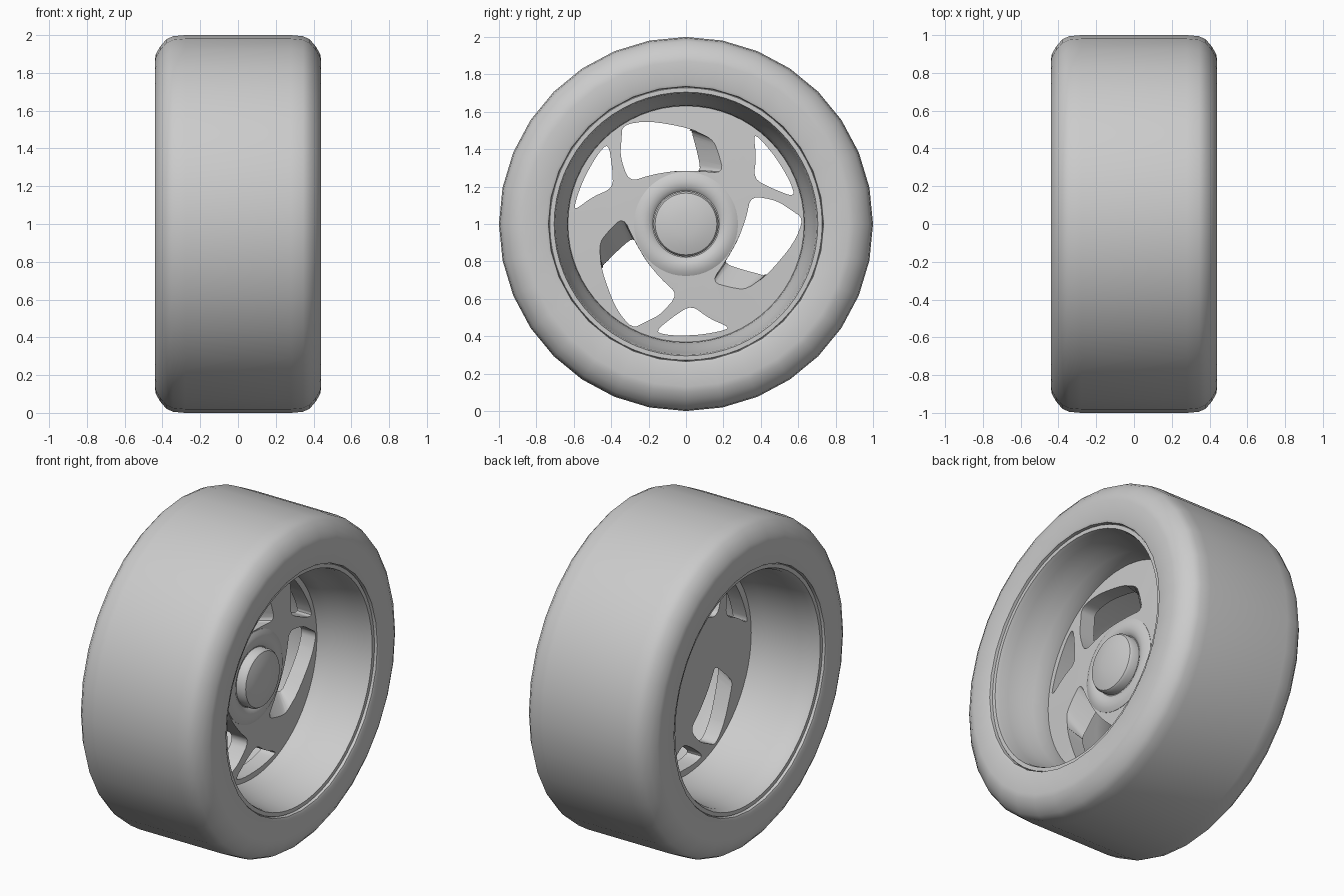
import bpy, bmesh, math
from mathutils import Vector

if "Cube" in bpy.data.objects:
    bpy.data.objects.remove(bpy.data.objects["Cube"])


def finish(name, bm, angle=35):
    bmesh.ops.remove_doubles(bm, verts=bm.verts, dist=1e-5)
    bmesh.ops.recalc_face_normals(bm, faces=bm.faces)
    me = bpy.data.meshes.new(name)
    bm.to_mesh(me)
    bm.free()
    ob = bpy.data.objects.new(name, me)
    bpy.context.collection.objects.link(ob)
    ob.location.z = 1
    smooth(ob, angle)
    return ob


def smooth(ob, angle=35):
    bpy.ops.object.select_all(action='DESELECT')
    ob.select_set(True)
    bpy.context.view_layer.objects.active = ob
    bpy.ops.object.shade_smooth_by_angle(angle=math.radians(angle))


def lathe(name, profile, segments, closed=False, angle=35):
    """Spin (radius, x) points around the x axle."""
    bm = bmesh.new()
    rings = []
    for i in range(segments):
        a = 2 * math.pi * i / segments
        rings.append([bm.verts.new((x, r * math.sin(a), r * math.cos(a))) for r, x in profile])
    n = len(profile)
    for i in range(segments):
        p, q = rings[i], rings[(i + 1) % segments]
        for j in range(n if closed else n - 1):
            k = (j + 1) % n
            if profile[j][0] == 0 and profile[k][0] == 0:
                continue
            bm.faces.new((p[j], p[k], q[k], q[j]))
    return finish(name, bm, angle)


def round_off(pts, steps=2):
    """Corner cutting that rounds a closed outline."""
    for _ in range(steps):
        out = []
        for a, b in zip(pts, pts[1:] + pts[:1]):
            out += [a.lerp(b, 0.22), a.lerp(b, 0.78)]
        pts = out
    return pts


# Tyre: rounded shoulders, flat sidewalls, bead tucked inside
half = [(1.0, 0.0), (1.0, 0.28), (0.994, 0.345), (0.977, 0.38), (0.94, 0.412),
        (0.90, 0.435), (0.87, 0.44), (0.75, 0.44), (0.736, 0.434), (0.73, 0.40)]
lathe("tyre", [(r, -x) for r, x in reversed(half[1:])] + half, 32, angle=50)

# Rim barrel with a lip at both ends and a step at the spoke disc
rim = [(0.735, 0.405), (0.728, 0.42), (0.705, 0.42), (0.698, 0.40), (0.69, 0.34),
       (0.672, 0.26), (0.65, 0.19), (0.635, 0.14), (0.63, 0.08), (0.635, 0.0),
       (0.655, -0.08), (0.67, -0.18), (0.68, -0.30), (0.69, -0.39), (0.705, -0.42),
       (0.728, -0.42), (0.735, -0.405), (0.715, -0.36), (0.70, -0.18), (0.67, 0.0),
       (0.67, 0.14), (0.715, 0.34)]
lathe("rim", rim, 64, closed=True)

# Spoke disc
disc = lathe("spoke_disc", [(0, 0.0), (0.645, 0.0), (0.645, 0.095), (0.3, 0.11), (0, 0.11)], 64)

# Window outlines in (y, z): a big window with one slanted wall, and a small triangle
big_front = [(-0.352, 0.36), (-0.345, 0.45), (-0.34, 0.53), (-0.20, 0.552), (0.02, 0.513),
             (0.15, 0.45), (0.178, 0.385), (0.203, 0.272), (0.07, 0.283), (-0.07, 0.283),
             (-0.19, 0.262), (-0.305, 0.225)]
big_back = big_front[:5] + [(0.03, 0.49), (0.06, 0.385), (0.08, 0.282), (0.03, 0.284)] + big_front[9:]
small = [(-0.60, 0.07), (-0.50, 0.145), (-0.39, 0.192), (-0.394, 0.30), (-0.415, 0.435),
         (-0.475, 0.37), (-0.545, 0.245), (-0.585, 0.14)]

bm = bmesh.new()
for front, back in ((big_front, big_back), (small, small)):
    f = round_off([Vector(p) for p in front])
    b = round_off([Vector(p) for p in back])
    for k in range(3):
        a = 2 * math.pi * k / 3
        c, s = math.cos(a), math.sin(a)
        loops = []
        for x in (-0.03, 0.14):
            loop = [p.lerp(q, 1 - x / 0.11) for p, q in zip(f, b)]
            loops.append([bm.verts.new((x, c * v.x - s * v.y, s * v.x + c * v.y)) for v in loop])
        lo, hi = loops
        bm.faces.new(lo)
        bm.faces.new(hi)
        for i in range(len(lo)):
            j = (i + 1) % len(lo)
            bm.faces.new((lo[i], lo[j], hi[j], hi[i]))
cutter = finish("window_cutter", bm)
cutter.hide_render = True

mod = disc.modifiers.new("windows", 'BOOLEAN')
mod.operation = 'DIFFERENCE'
mod.solver = 'EXACT'
mod.object = cutter
bpy.context.view_layer.objects.active = disc
bpy.ops.object.modifier_apply(modifier=mod.name)
bpy.data.objects.remove(cutter)
smooth(disc)

# Hub boss and domed centre cap
lathe("hub_boss", [(0.278, 0.09), (0.278, 0.112), (0.255, 0.124), (0.225, 0.128),
                   (0.20, 0.124), (0.18, 0.112), (0.17, 0.10)], 48)
lathe("centre_cap", [(0.174, 0.10), (0.174, 0.155), (0.165, 0.168), (0.12, 0.182),
                     (0.06, 0.19), (0, 0.192)], 48)
